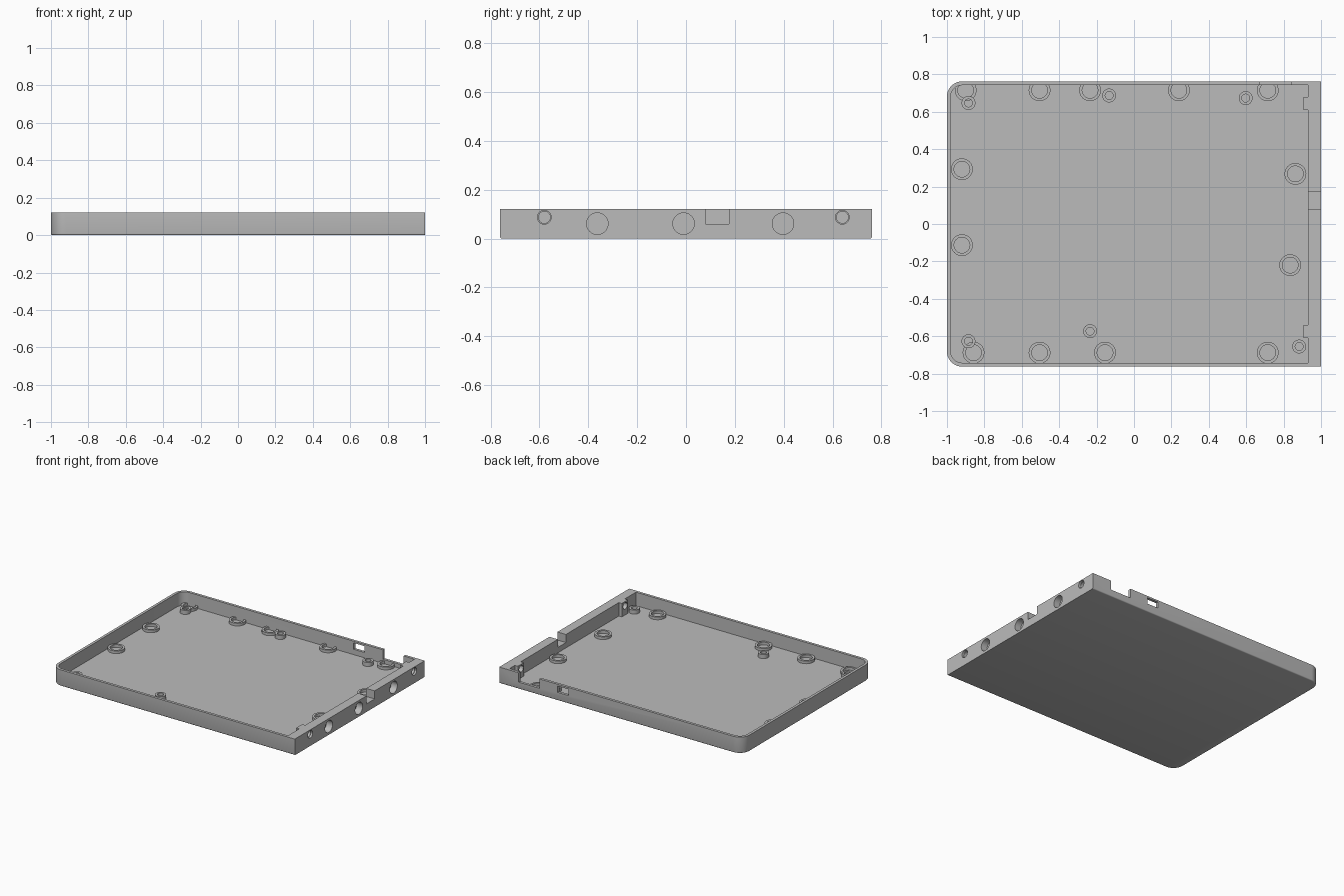
import bpy, bmesh
from math import cos, sin, pi, radians
from mathutils import Matrix, Vector

cube = bpy.data.objects.get("Cube")
if cube:
    bpy.data.objects.remove(cube, do_unlink=True)

HEIGHT, FLOOR, HALF_Y = 0.12, 0.02, 0.762

grey = bpy.data.materials.new("plain grey")
grey.use_nodes = True
colour = (0.5, 0.5, 0.5, 1)
grey.diffuse_color = colour
grey.node_tree.nodes["Principled BSDF"].inputs["Base Color"].default_value = colour


def make_object(name, bm):
    bmesh.ops.recalc_face_normals(bm, faces=bm.faces)
    mesh = bpy.data.meshes.new(name)
    bm.to_mesh(mesh)
    bm.free()
    mesh.materials.append(grey)
    obj = bpy.data.objects.new(name, mesh)
    bpy.context.collection.objects.link(obj)
    return obj


def prism(outline, z0, z1):
    bm = bmesh.new()
    base = bm.faces.new([bm.verts.new((x, y, z0)) for x, y in outline])
    top = bmesh.ops.extrude_face_region(bm, geom=[base])["geom"]
    bmesh.ops.translate(bm, vec=(0, 0, z1 - z0),
                        verts=[g for g in top if isinstance(g, bmesh.types.BMVert)])
    return bm


def arc(cx, cy, r, start, steps=10):
    return [(cx + r * cos(start + pi / 2 * i / steps), cy + r * sin(start + pi / 2 * i / steps))
            for i in range(steps + 1)]


def left_corners(x, y, r):
    return arc(x + r, y - r, r, pi / 2) + arc(x + r, r - y, r, pi)


def box(x0, x1, y0, y1, z0, z1):
    return prism([(x0, y0), (x1, y0), (x1, y1), (x0, y1)], z0, z1)


def bore(y, z, r, x0, x1):
    bm = bmesh.new()
    place = Matrix.Translation(((x0 + x1) / 2, y, z)) @ Matrix.Rotation(pi / 2, 4, 'Y')
    bmesh.ops.create_cone(bm, cap_ends=True, segments=40, radius1=r, radius2=r,
                          depth=x1 - x0, matrix=place)
    return bm


def cut(target, bm):
    cutter = make_object("cutter", bm)
    cutter.hide_render = True
    mod = target.modifiers.new("cut", 'BOOLEAN')
    mod.operation, mod.solver, mod.object = 'DIFFERENCE', 'EXACT', cutter
    bpy.context.view_layer.objects.active = target
    bpy.ops.object.modifier_apply(modifier=mod.name)
    bpy.data.objects.remove(cutter, do_unlink=True)


def smooth(obj):
    bpy.ops.object.select_all(action='DESELECT')
    obj.select_set(True)
    bpy.context.view_layer.objects.active = obj
    bpy.ops.object.shade_smooth_by_angle(angle=radians(35))


# Tray body, bottom edge softened everywhere except along the thick end wall
bm = prism(left_corners(-1, HALF_Y, 0.08) + [(1, -HALF_Y), (1, HALF_Y)], 0, HEIGHT)
rim = [e for e in bm.edges if all(v.co.z < 0.001 for v in e.verts)
       and not all(v.co.x > 0.999 for v in e.verts)]
bmesh.ops.bevel(bm, geom=rim, offset=0.008, segments=3, profile=0.5, affect='EDGES')
tray = make_object("tray", bm)

# Cavity, leaving a screw block on the inside of the end wall near each corner
cavity = left_corners(-0.98, 0.742, 0.06) + [(0.93, -0.742)]
for y in (-0.575, 0.645):
    cavity += [(0.93, y - 0.035), (0.905, y - 0.035), (0.905, y + 0.035), (0.93, y + 0.035)]
cut(tray, prism(cavity + [(0.93, 0.742)], FLOOR, HEIGHT + 0.1))

# End wall: cable notch, blind magnet bores, screw holes
cut(tray, box(0.92, 1.1, 0.08, 0.175, 0.06, 0.2))
for y in (-0.363, -0.01, 0.397):
    cut(tray, bore(y, 0.061, 0.044, 0.95, 1.1))
for y in (-0.58, 0.64):
    cut(tray, bore(y, 0.087, 0.024, 0.89, 1.1))
    cut(tray, bore(y, 0.087, 0.028, 0.985, 1.1))

# Back wall: open notch and small port window
cut(tray, box(0.67, 0.84, 0.735, 0.8, 0.05, 0.2))
cut(tray, box(0.43, 0.52, 0.72, 0.8, 0.06, 0.107))
smooth(tray)


def collar(name, x, y, outer, inner, top, segments=40):
    """Hollow ring standing on the floor, trimmed where it runs into a wall."""
    bm = bmesh.new()
    profile = [(inner, FLOOR - 0.005), (outer, FLOOR - 0.005), (outer, top), (inner, top)]
    loops = [[bm.verts.new((x + r * cos(2 * pi * i / segments),
                            min(y + r * sin(2 * pi * i / segments), 0.752), z))
              for r, z in profile] for i in range(segments)]
    for i, here in enumerate(loops):
        after = loops[(i + 1) % segments]
        for k in range(4):
            n = (k + 1) % 4
            bm.faces.new([here[k], after[k], after[n], here[n]])
    smooth(make_object(name, bm))


# Magnet rings around the floor edge
rings = [(x, 0.715) for x in (-0.9, -0.505, -0.235, 0.24, 0.715)]
rings += [(x, -0.688) for x in (-0.858, -0.505, -0.155, 0.715)]
rings += [(-0.92, 0.293), (-0.92, -0.113), (0.863, 0.268), (0.835, -0.22)]
for x, y in rings:
    collar("magnet_ring", x, y, 0.058, 0.042, 0.04)

# Small hollow screw posts
for x, y in [(-0.885, 0.647), (-0.133, 0.687), (0.597, 0.673),
             (-0.885, -0.627), (-0.235, -0.573), (0.883, -0.655)]:
    collar("screw_post", x, y, 0.037, 0.021, 0.05)
